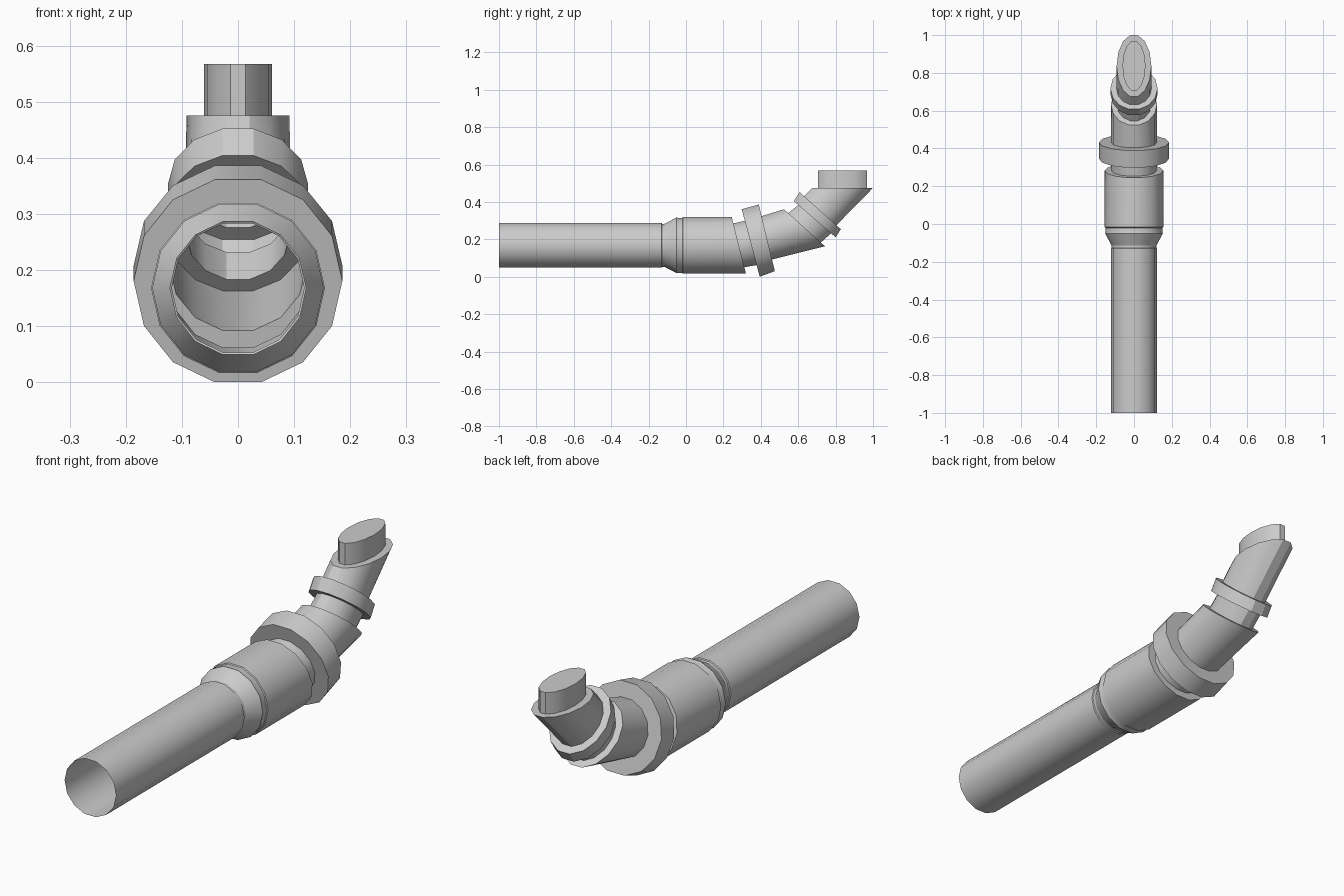
import bpy, bmesh, math

if "Cube" in bpy.data.objects:
    bpy.data.objects.remove(bpy.data.objects["Cube"])

SIDES = 14
FLAT = math.cos(math.pi / SIDES)   # height of the flat top relative to the corners


def straight(y, rx, zc=0.168):
    """Upright ring centred on the straight pipe axis."""
    return (rx, (y, zc + rx * FLAT), (y, zc - rx * FLAT))


def inset(ring, d):
    """Shrink a ring within its own plane by a constant margin."""
    rx, (ty, tz), (by, bz) = ring
    n = math.hypot(by - ty, bz - tz)
    uy, uz = (by - ty) / n * d, (bz - tz) / n * d
    return (rx - d, (ty + uy, tz + uz), (by - uy, bz - uz))


def loft(name, rings, cap=False):
    """Skin rings given as (half width, top (y, z), bottom (y, z))."""
    bm = bmesh.new()
    loops = []
    for rx, (ty, tz), (by, bz) in rings:
        loop = []
        for k in range(SIDES):
            a = 2 * math.pi * k / SIDES
            t = 0.5 + 0.5 * math.sin(a) / FLAT
            loop.append(bm.verts.new((rx * math.cos(a), by + (ty - by) * t, bz + (tz - bz) * t)))
        loops.append(loop)
    for p, q in zip(loops, loops[1:]):
        for k in range(SIDES):
            j = (k + 1) % SIDES
            bm.faces.new((p[k], p[j], q[j], q[k]))
    if cap:
        bm.faces.new(loops[-1])
    bmesh.ops.recalc_face_normals(bm, faces=bm.faces)
    # outward normals: the first side quad must face +x
    bm.faces.ensure_lookup_table()
    bm.normal_update()
    if bm.faces[0].normal.x < 0:
        bmesh.ops.reverse_faces(bm, faces=bm.faces)
    me = bpy.data.meshes.new(name)
    bm.to_mesh(me)
    bm.free()
    ob = bpy.data.objects.new(name, me)
    bpy.context.collection.objects.link(ob)
    bpy.ops.object.select_all(action='DESELECT')
    ob.select_set(True)
    bpy.context.view_layer.objects.active = ob
    bpy.ops.object.shade_smooth_by_angle(angle=math.radians(28))


# Key rings at the mitred joints
sleeve_end = (0.155, (0.245, 0.319), (0.320, 0.017))
flange_front = (0.186, (0.298, 0.361), (0.394, 0.000))
flange_back = (0.186, (0.389, 0.386), (0.475, 0.030))
elbow_end = (0.122, (0.524, 0.361), (0.743, 0.163))
collar_low = (0.125, (0.576, 0.404), (0.800, 0.211))
collar_high = (0.125, (0.608, 0.452), (0.828, 0.254))
spout_rim = (0.092, (0.675, 0.475), (1.000, 0.475))
outlet_base = inset(spout_rim, 0.031)
outlet_top = (outlet_base[0], (outlet_base[1][0], 0.567), (outlet_base[2][0], 0.567))

# Long open pipe with a shallow groove at its end
loft("inlet_pipe", [straight(-1, 0.122), straight(-0.13, 0.122),
                    straight(-0.127, 0.118), straight(-0.115, 0.118)])
# Flared sleeve with a seam groove and slanted end face
loft("sleeve", [straight(-0.115, 0.118), straight(-0.05, 0.153),
                straight(-0.045, 0.151), straight(-0.02, 0.151),
                straight(-0.017, 0.155), sleeve_end, inset(sleeve_end, 0.035)])
# Neck and wide flange
loft("flange", [inset(sleeve_end, 0.035), inset(flange_front, 0.064), flange_front,
                flange_back, inset(flange_back, 0.064)])
# Elbow tube, mitred at the end
loft("elbow", [inset(flange_back, 0.064), elbow_end, inset(elbow_end, 0.03)])
# Small collar
loft("collar", [inset(elbow_end, 0.03), inset(collar_low, 0.032), collar_low,
                collar_high, inset(collar_high, 0.032)])
# Slanted spout cut level, then the closed upright outlet
loft("spout", [inset(collar_high, 0.032), spout_rim, outlet_base])
loft("outlet", [outlet_base, outlet_top], cap=True)
